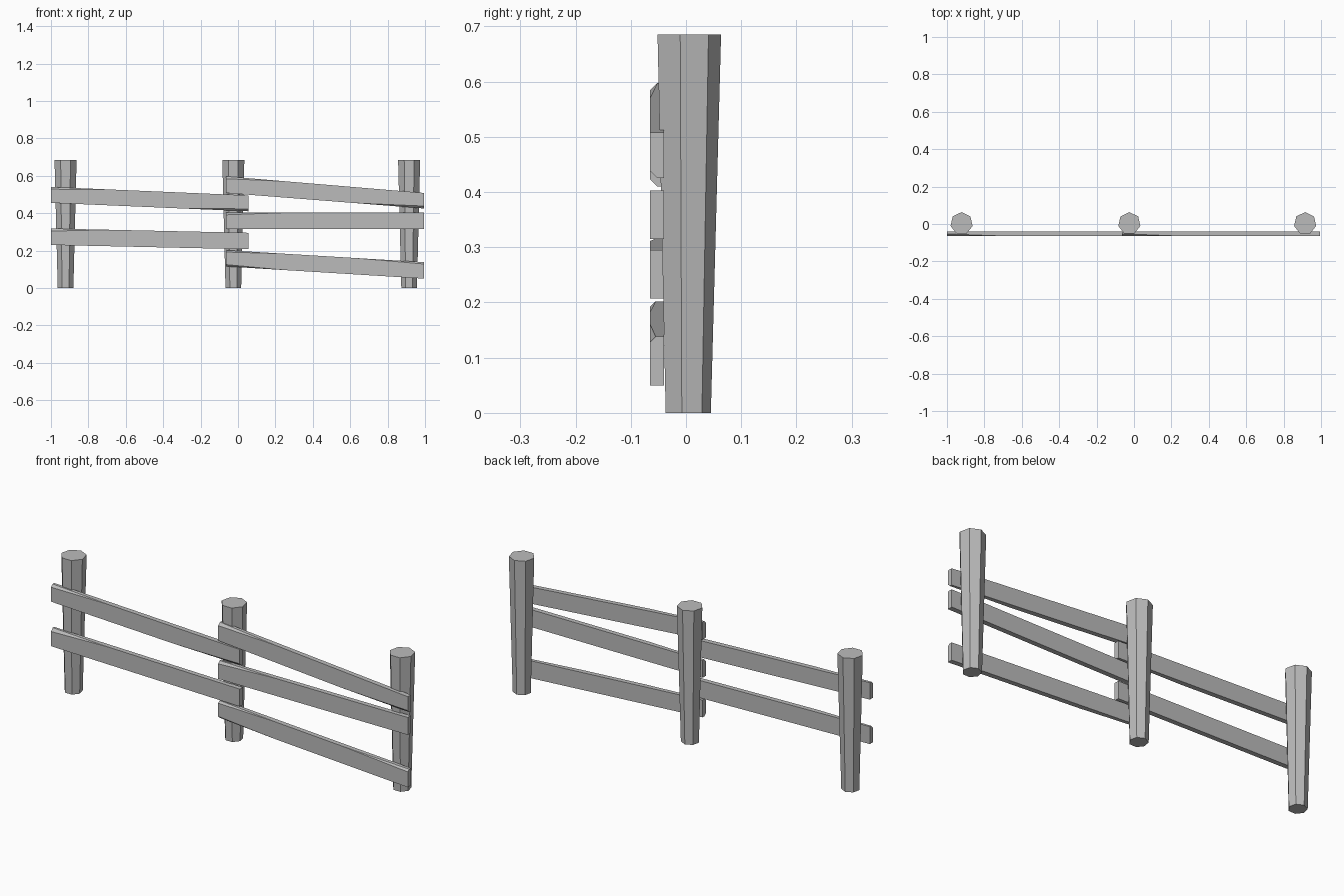
import bpy, bmesh
from math import cos, sin, pi, radians

cube = bpy.data.objects.get("Cube")
if cube:
    bpy.data.objects.remove(cube, do_unlink=True)

# Single weathered grey
grey = bpy.data.materials.new("weathered_grey")
grey.use_nodes = True
colour = (0.5, 0.5, 0.5, 1)
grey.diffuse_color = colour
grey.node_tree.nodes["Principled BSDF"].inputs["Base Color"].default_value = colour


def loft(name, rings):
    """Skin a row of equal-sized rings, cap both ends, merge collapsed corners."""
    bm = bmesh.new()
    loops = [[bm.verts.new(p) for p in ring] for ring in rings]
    n = len(loops[0])
    for a, b in zip(loops, loops[1:]):
        for i in range(n):
            j = (i + 1) % n
            bm.faces.new((a[i], a[j], b[j], b[i]))
    bm.faces.new(loops[0])
    bm.faces.new(loops[-1])
    bmesh.ops.remove_doubles(bm, verts=bm.verts, dist=0.0005)
    bmesh.ops.recalc_face_normals(bm, faces=bm.faces)
    mesh = bpy.data.meshes.new(name)
    bm.to_mesh(mesh)
    bm.free()
    mesh.materials.append(grey)
    obj = bpy.data.objects.new(name, mesh)
    bpy.context.collection.objects.link(obj)
    return obj


# Seven-sided posts, wider at the top
def post(name, x):
    def ring(radius, z, y):
        angles = [pi / 2 + 2 * pi * i / 7 for i in range(7)]
        return [(x + radius * cos(a), y + radius * sin(a), z) for a in angles]
    loft(name, [ring(0.043, 0, 0.002), ring(0.0605, 0.685, 0.003)])


for name, x in (("right_post", -0.922), ("middle_post", -0.025), ("left_post", 0.915)):
    post(name, x)

# Planks with worn front edges that fade out along the length
FRONT, BACK = -0.065, -0.04


def rail(name, x0, x1, left_end, right_end, top_wear, bottom_wear):
    """Ends are (bottom, top) heights; wear is the chip size at both ends."""
    rings = []
    for t in (0, 0.3, 0.65, 1):
        x = x0 + (x1 - x0) * t
        low, high = (a + (b - a) * t for a, b in zip(left_end, right_end))

        def wear(ends):
            return ends[0] if t == 0 else ends[1] if t == 1 else 0
        up, down = wear(top_wear), wear(bottom_wear)
        rings.append([(x, BACK, low), (x, BACK, high),
                      (x, FRONT + up, high), (x, FRONT, high - up),
                      (x, FRONT, low + down), (x, FRONT + down, low)])
    loft(name, rings)


rail("right_upper_rail", -1, 0.055, (0.455, 0.54), (0.41, 0.495), (0.012, 0), (0, 0.013))
rail("right_lower_rail", -1, 0.055, (0.23, 0.318), (0.207, 0.295), (0.014, 0), (0, 0))
rail("left_upper_rail", -0.065, 0.995, (0.508, 0.597), (0.425, 0.508), (0.013, 0), (0, 0.013))
rail("left_middle_rail", -0.065, 0.995, (0.315, 0.403), (0.315, 0.403), (0.012, 0), (0, 0))
rail("left_lower_rail", -0.065, 0.995, (0.115, 0.202), (0.05, 0.138), (0.01, 0.01), (0.01, 0))
